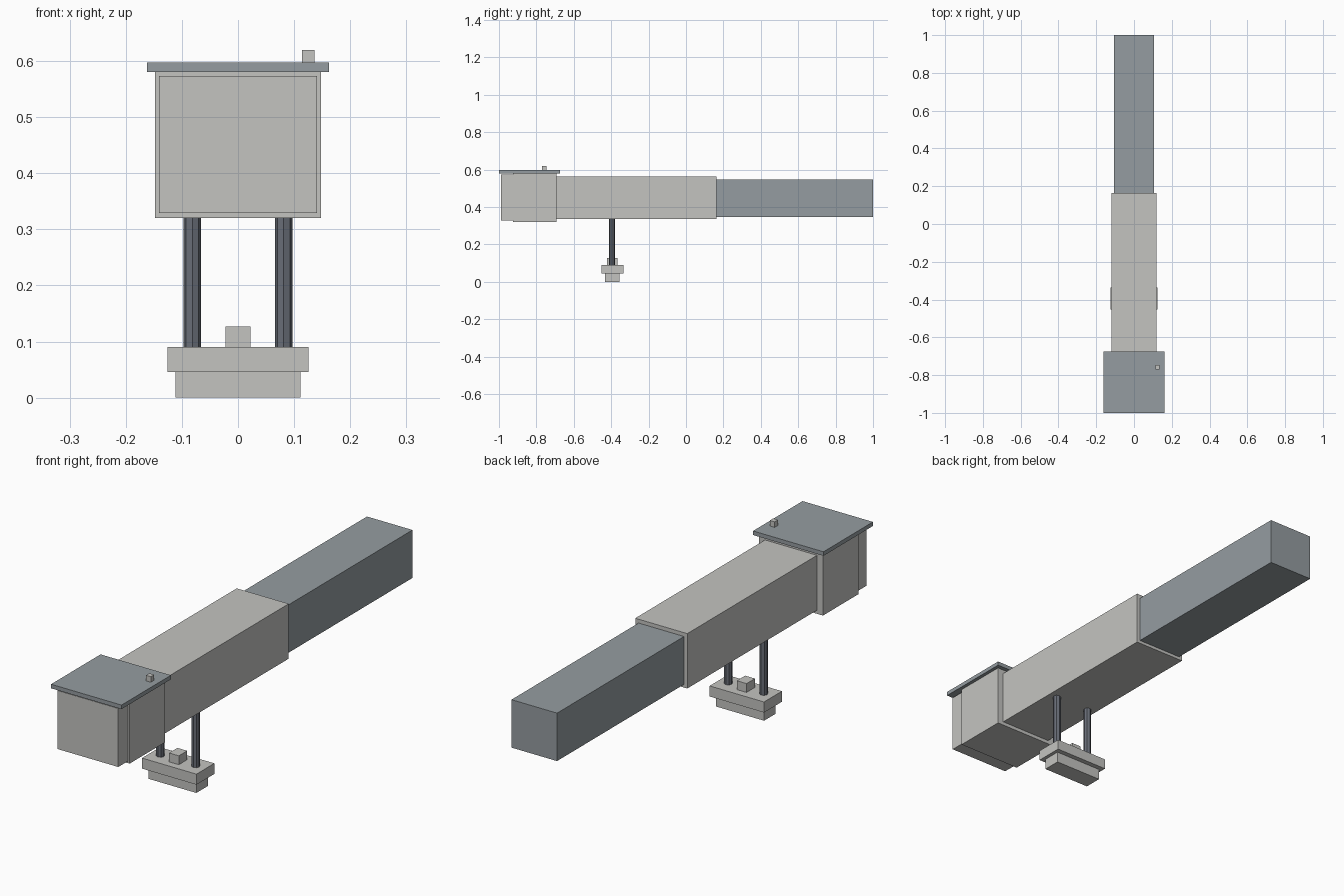
import bpy, bmesh
from mathutils import Matrix, Vector

if "Cube" in bpy.data.objects:
    bpy.data.objects.remove(bpy.data.objects["Cube"])


def material(name, rgb):
    m = bpy.data.materials.new(name)
    m.diffuse_color = (*rgb, 1)
    m.use_nodes = True
    m.node_tree.nodes["Principled BSDF"].inputs["Base Color"].default_value = m.diffuse_color
    return m


LIGHT = material("light grey", (0.55, 0.55, 0.53))
BLUE = material("blue grey", (0.30, 0.335, 0.355))
DARK = material("dark slate", (0.14, 0.155, 0.185))


def finish(bm, name, mat):
    me = bpy.data.meshes.new(name)
    bm.to_mesh(me)
    bm.free()
    me.materials.append(mat)
    ob = bpy.data.objects.new(name, me)
    bpy.context.collection.objects.link(ob)
    return ob


def box(name, x, y, z, mat):
    """Box from (min, max) ranges on each axis."""
    lo, hi = (Vector(v) for v in zip(x, y, z))
    bm = bmesh.new()
    bmesh.ops.create_cube(bm, size=1, matrix=Matrix.Translation((lo + hi) / 2)
                          @ Matrix.Diagonal((*(hi - lo), 1)))
    return finish(bm, name, mat)


def post(name, x, y, z, radius, mat):
    """Upright octagonal post."""
    bm = bmesh.new()
    bmesh.ops.create_cone(bm, cap_ends=True, segments=8, radius1=radius, radius2=radius,
                          depth=z[1] - z[0], matrix=Matrix.Translation((x, y, sum(z) / 2)))
    return finish(bm, name, mat)


# Long body and narrower rear section
box("main_body", (-0.12, 0.12), (-0.70, 0.163), (0.335, 0.564), LIGHT)
box("rear_section", (-0.105, 0.105), (0.15, 1.0), (0.348, 0.548), BLUE)

# Head housing with front section, lid and lid knob
box("head_housing", (-0.1475, 0.1475), (-0.925, -0.692), (0.32, 0.58), LIGHT)
box("head_front", (-0.1405, 0.1405), (-0.99, -0.92), (0.329, 0.573), LIGHT)
box("lid", (-0.1625, 0.1625), (-1.0, -0.674), (0.58, 0.597), BLUE)
box("lid_knob", (0.114, 0.136), (-0.769, -0.747), (0.597, 0.62), LIGHT)

# Stepped base with centre block
box("base_lower", (-0.111, 0.111), (-0.433, -0.356), (0.0, 0.046), LIGHT)
box("base_upper", (-0.1255, 0.1255), (-0.453, -0.335), (0.046, 0.09), LIGHT)
box("base_block", (-0.0225, 0.0225), (-0.422, -0.367), (0.09, 0.127), LIGHT)

# Pair of support posts
for side, sx in (("left", -1), ("right", 1)):
    post(side + "_post", sx * 0.0815, -0.395, (0.088, 0.337), 0.016, DARK)
